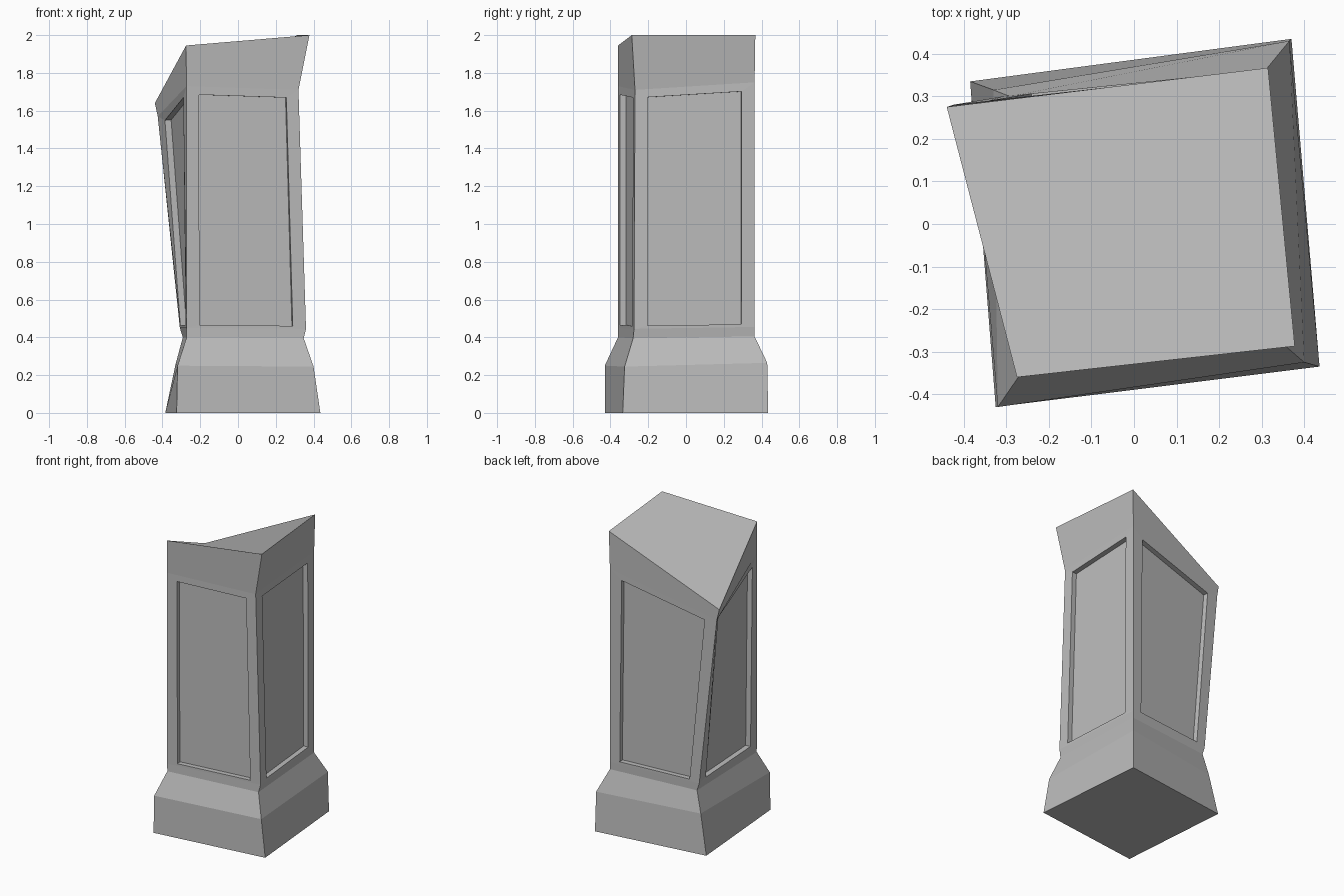
import bpy
import bmesh
from mathutils import Vector

cube = bpy.data.objects.get("Cube")
if cube:
    bpy.data.objects.remove(cube, do_unlink=True)

stone = bpy.data.materials.new("grey_stone")
stone.use_nodes = True
colour = (0.5, 0.5, 0.5, 1)
stone.diffuse_color = colour
stone.node_tree.nodes["Principled BSDF"].inputs["Base Color"].default_value = colour

# Crooked cross-sections, corners in order: front right, front left, back left, back right
SECTIONS = [
    [(-.325, -.43, 0), (.436, -.335, 0), (.37, .435, 0), (-.385, .335, 0)],
    [(-.32, -.43, .25), (.4, -.325, .245), (.365, .43, .265), (-.33, .315, .26)],
    [(-.272, -.36, .4), (.348, -.28, .395), (.31, .363, .405), (-.292, .3, .4)],
    [(-.273, -.36, .45), (.36, -.275, .445), (.31, .363, .455), (-.308, .3, .45)],
    [(-.273, -.36, 1.73), (.32, -.27, 1.71), (.31, .363, 1.75), (-.425, .28, 1.57)],
    [(-.275, -.36, 1.945), (.378, -.287, 2), (.315, .367, 2), (-.44, .275, 1.64)],
]
SHAFT = 3          # section where the panelled shaft begins
MARGIN = .11       # panel border at the sides
LOW, HIGH = .012, .966
DEPTH = .033

bm = bmesh.new()
rings = [[bm.verts.new(p) for p in section] for section in SECTIONS]


def add_panel(a, b, c, d, tuck):
    """Framed sunken panel inside the side a-b (bottom), d-c (top)."""
    def point(u, v):
        return a.co.lerp(b.co, u).lerp(d.co.lerp(c.co, u), v)

    corners = [point(u, v) for u, v in
               ((MARGIN, LOW), (1 - MARGIN, LOW), (1 - MARGIN, HIGH), (MARGIN, HIGH))]
    corners[3] += tuck
    inward = (c.co - a.co).cross(d.co - b.co).normalized() * -DEPTH
    rim = [bm.verts.new(p) for p in corners]
    floor = [bm.verts.new(p + inward) for p in corners]
    outer = [a, b, c, d]
    for i in range(4):
        j = (i + 1) % 4
        bm.faces.new((outer[i], outer[j], rim[j], rim[i]))
        bm.faces.new((rim[i], rim[j], floor[j], floor[i]))
    bm.faces.new(floor)


# Plinth, shaft and cap walls
for level in range(len(rings) - 1):
    low, high = rings[level], rings[level + 1]
    for i in range(4):
        j = (i + 1) % 4
        if level == SHAFT:
            tuck = Vector((.018, 0, 0)) if i == 3 else Vector()
            add_panel(low[i], low[j], high[j], high[i], tuck)
        else:
            bm.faces.new((low[i], low[j], high[j], high[i]))

# Underside and slanted top, folded from front left to back right
bm.faces.new(rings[0][::-1])
top = rings[-1]
bm.faces.new((top[1], top[2], top[3], top[0]))

mesh = bpy.data.meshes.new("stone_pillar")
bm.to_mesh(mesh)
bm.free()
mesh.materials.append(stone)
pillar = bpy.data.objects.new("stone_pillar", mesh)
bpy.context.collection.objects.link(pillar)
